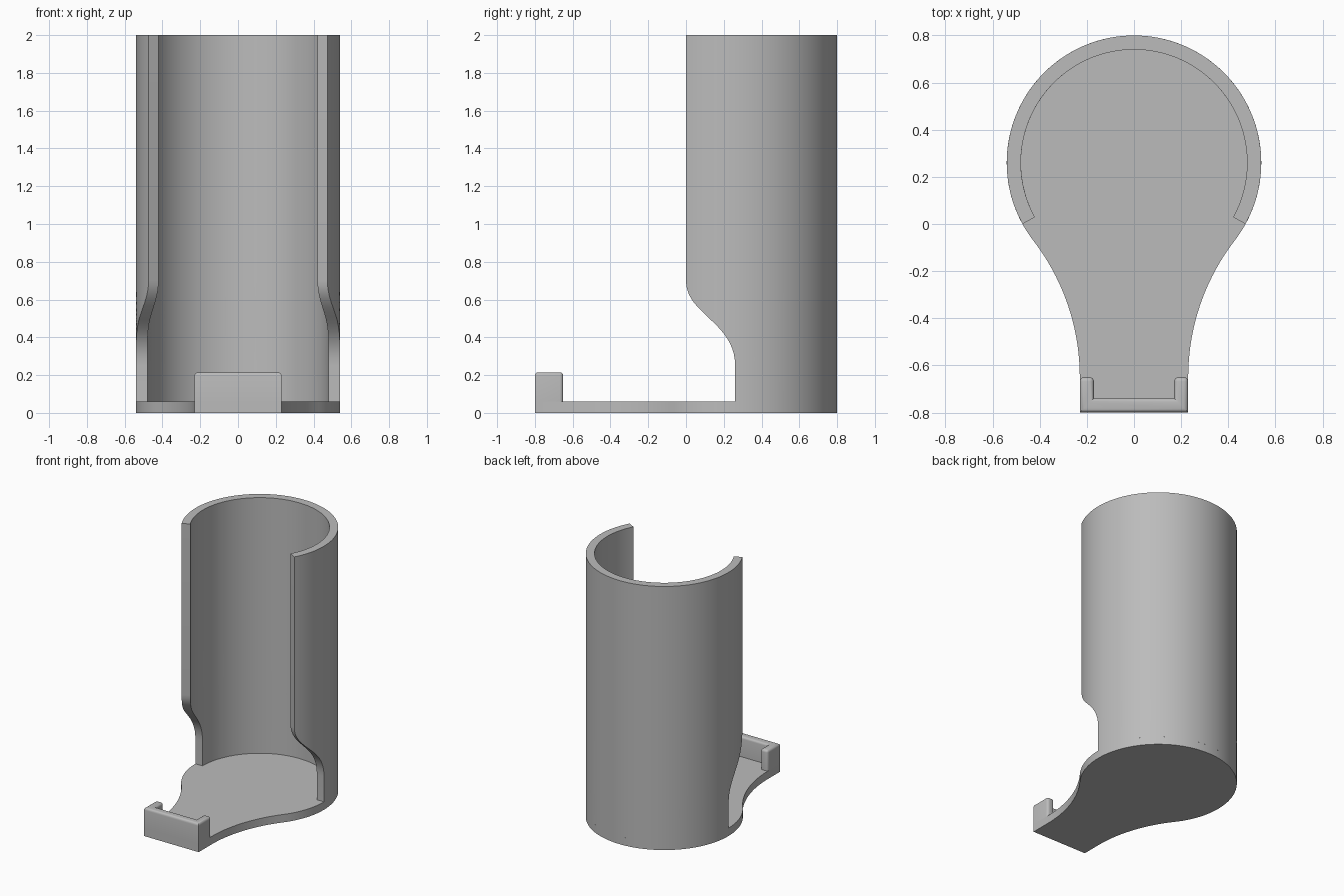
import bpy, bmesh, math

if "Cube" in bpy.data.objects:
    bpy.data.objects.remove(bpy.data.objects["Cube"])

CY, RO, RI = 0.26, 0.54, 0.48      # tube centre and radii
FLOOR, TOP = 0.06, 2.0
HALF, FRONT = 0.23, -0.80          # tongue half width and front edge

grey = bpy.data.materials.new("plain grey")
grey.diffuse_color = (0.5, 0.5, 0.5, 1)
grey.use_nodes = True
grey.node_tree.nodes["Principled BSDF"].inputs["Base Color"].default_value = grey.diffuse_color


def finish(bm, name, bevel=0.0):
    """Make the object, round its weighted edges and shade it."""
    bmesh.ops.recalc_face_normals(bm, faces=bm.faces)
    mesh = bpy.data.meshes.new(name)
    bm.to_mesh(mesh)
    bm.free()
    mesh.materials.append(grey)
    ob = bpy.data.objects.new(name, mesh)
    bpy.context.collection.objects.link(ob)
    bpy.ops.object.select_all(action='DESELECT')
    ob.select_set(True)
    bpy.context.view_layer.objects.active = ob
    if bevel:
        mod = ob.modifiers.new("rounding", 'BEVEL')
        mod.width, mod.segments = bevel, 4
        mod.limit_method = 'WEIGHT'
        mod.use_clamp_overlap = False
        bpy.ops.object.modifier_apply(modifier=mod.name)
    bpy.ops.object.shade_smooth_by_angle(angle=math.radians(35))
    return ob


def prism(outline, z0, z1, bottom=True):
    bm = bmesh.new()
    lo = [bm.verts.new((x, y, z0)) for x, y in outline]
    hi = [bm.verts.new((x, y, z1)) for x, y in outline]
    n = len(outline)
    for i in range(n):
        j = (i + 1) % n
        bm.faces.new((lo[i], lo[j], hi[j], hi[i]))
    bm.faces.new(hi)
    if bottom:
        bm.faces.new(lo[::-1])
    return bm


# Floor plate: round at the back, flaring in to a narrow tongue at the front
fy = -0.65
r = ((CY - fy) ** 2 + HALF ** 2 - RO ** 2) / (2 * (RO - HALF))
fx = HALF + r
join = math.atan2(CY - fy, fx)
right = [(HALF, FRONT)]
for i in range(25):
    a = math.pi - join * i / 24
    right.append((fx + r * math.cos(a), fy + r * math.sin(a)))
for i in range(1, 48):
    a = -join + (math.pi / 2 + join) * i / 48
    right.append((RO * math.cos(a), CY + RO * math.sin(a)))
outline = right + [(0, CY + RO)] + [(-x, y) for x, y in reversed(right)]
finish(prism(outline, 0, FLOOR), "floor_plate")

# Tube wall: open at the front, with the opening widening in an S curve low down
edge = [(CY, FLOOR)]
for i in range(21):
    t = i / 20
    w = ((1 - t) ** 3, 3 * t * (1 - t) ** 2, 3 * t * t * (1 - t), t ** 3)
    edge.append((CY * (w[0] + w[1]),
                 sum(k * z for k, z in zip(w, (0.25, 0.48, 0.52, 0.70)))))
edge.append((0.0, TOP))

N = 80
bm = bmesh.new()
weight = bm.edges.layers.float.new("bevel_weight_edge")
skins = []
for rad in (RO, RI):
    rows = []
    for y, z in edge:
        a0 = -math.asin((CY - y) / RO)
        row = []
        for i in range(N + 1):
            a = a0 + (math.pi - 2 * a0) * i / N
            row.append(bm.verts.new((rad * math.cos(a), CY + rad * math.sin(a), z)))
        rows.append(row)
    for p, q in zip(rows, rows[1:]):
        for i in range(N):
            bm.faces.new((p[i], p[i + 1], q[i + 1], q[i]))
    skins.append(rows)
out, inn = skins
for i in range(N):
    bm.faces.new((out[-1][i], out[-1][i + 1], inn[-1][i + 1], inn[-1][i]))
for c in (0, N):
    for k in range(len(edge) - 1):
        bm.faces.new((out[k][c], out[k + 1][c], inn[k + 1][c], inn[k][c]))
for e in bm.edges:
    if len(e.link_faces) == 2 and e.calc_face_angle() > math.radians(55):
        e[weight] = 1.0
finish(bm, "tube_wall", 0.022)

# Front lip: U-shaped rim, rounded on top and at the arm ends
T, BACK, LIP = 0.06, -0.65, 0.215
half = [(HALF, FRONT), (HALF, BACK), (HALF - T, BACK), (HALF - T, FRONT + T)]
bm = prism(half + [(-x, y) for x, y in reversed(half)], FLOOR, LIP, bottom=False)
weight = bm.edges.layers.float.new("bevel_weight_edge")
for e in bm.edges:
    on_top = all(v.co.z > LIP - 0.001 for v in e.verts)
    arm_end = all(v.co.y > BACK - 0.001 for v in e.verts)
    if len(e.link_faces) == 2 and (on_top or arm_end):
        e[weight] = 1.0
finish(bm, "front_lip", 0.018)
